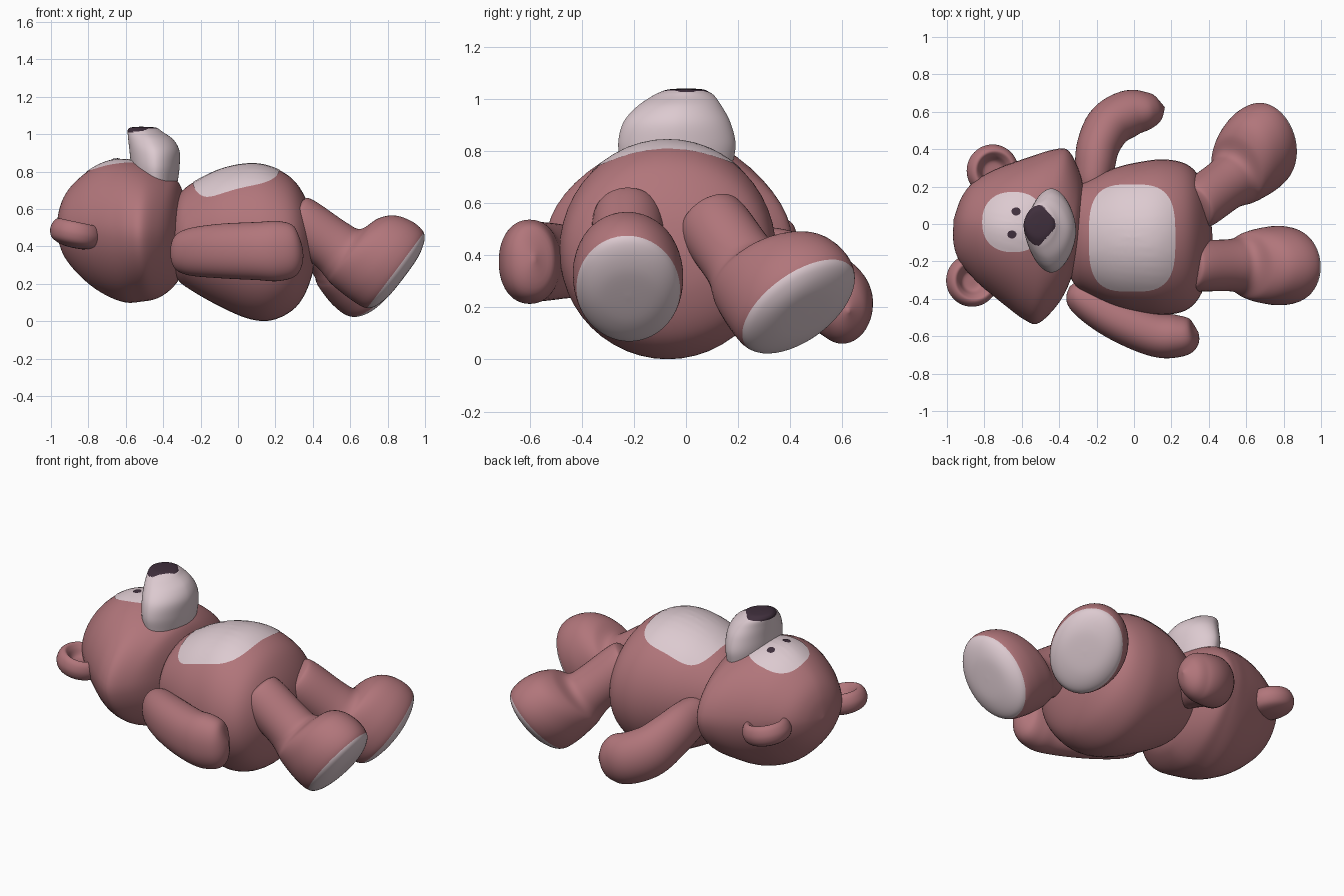
import bpy, bmesh, math
from mathutils import Vector, Matrix
from mathutils.bvhtree import BVHTree

if "Cube" in bpy.data.objects:
    bpy.data.objects.remove(bpy.data.objects["Cube"])

X, Y, Z = Vector((1, 0, 0)), Vector((0, 1, 0)), Vector((0, 0, 1))


def material(name, rgb):
    m = bpy.data.materials.new(name)
    m.diffuse_color = (*rgb, 1)
    m.use_nodes = True
    m.node_tree.nodes["Principled BSDF"].inputs["Base Color"].default_value = m.diffuse_color
    return m


FUR = material("dusty red fur", (0.44, 0.18, 0.197))
PALE = material("pale pink plush", (0.72, 0.59, 0.63))
DARK = material("dark plum", (0.05, 0.028, 0.045))


def spline(rows, steps=6):
    """Catmull-Rom interpolation of every column of a small table."""
    out = []
    for i in range(len(rows) - 1):
        p = [rows[max(0, min(len(rows) - 1, i + k))] for k in (-1, 0, 1, 2)]
        for s in range(steps):
            t = s / steps
            out.append([0.5 * (2 * b + (c - a) * t + (2 * a - 5 * b + 4 * c - d) * t * t
                               + (3 * b - a - 3 * c + d) * t ** 3) for a, b, c, d in zip(*p)])
    return out + [list(rows[-1])]


def power(v, e):
    return math.copysign(abs(v) ** (2 / e), v)


def finish(name, bm, mats):
    me = bpy.data.meshes.new(name)
    for f in bm.faces:
        f.smooth = True
    bm.to_mesh(me)
    bm.free()
    for m in mats:
        me.materials.append(m)
    ob = bpy.data.objects.new(name, me)
    bpy.context.collection.objects.link(ob)
    return ob


def loft(name, rows, mats=(FUR,), axis=None, up=Z, matrix=Matrix(), e=2.0, rule=None, n=48):
    """Skin rounded rings; each row is centre x, y, z and two half widths."""
    pts = spline(rows)
    bm = bmesh.new()
    rings = []
    for i, (x, y, z, a, b) in enumerate(pts):
        t = axis
        if t is None:
            p, q = pts[max(i - 1, 0)], pts[min(i + 1, len(pts) - 1)]
            t = (Vector(q[:3]) - Vector(p[:3])).normalized()
        side = up.cross(t).normalized()
        top = t.cross(side)
        a, b = max(a, 0), max(b, 0)
        ring = []
        for k in range(n):
            w = 2 * math.pi * k / n
            ring.append(bm.verts.new(Vector((x, y, z)) + side * a * power(math.cos(w), e)
                                     + top * b * power(math.sin(w), e)))
        rings.append(ring)
    for r, s in zip(rings, rings[1:]):
        for k in range(n):
            j = (k + 1) % n
            bm.faces.new((r[k], r[j], s[j], s[k]))
    bmesh.ops.remove_doubles(bm, verts=bm.verts, dist=1e-4)
    bmesh.ops.recalc_face_normals(bm, faces=bm.faces)
    if rule:
        for f in bm.faces:
            f.material_index = rule(f.calc_center_median())
    bm.transform(matrix)
    return finish(name, bm, mats)


def span(u, half, lo, hi):
    return (u, 0, (lo + hi) / 2, half, (hi - lo) / 2)


def patch(name, target, cx, cy, a, b, mat, e=2.0, lift=0.003, rings=10, n=56):
    """Thin sheet dropped from above onto the target's surface."""
    me = target.data
    tree = BVHTree.FromPolygons([v.co for v in me.vertices], [p.vertices for p in me.polygons])

    def drop(x, y):
        co, no, _, _ = tree.ray_cast(Vector((x, y, 3)), -Z)
        return bm.verts.new(co + no * lift)
    bm = bmesh.new()
    centre, last = drop(cx, cy), None
    for i in range(1, rings + 1):
        s = i / rings
        ring = [drop(cx + a * s * power(math.cos(w), e), cy + b * s * power(math.sin(w), e))
                for w in (2 * math.pi * k / n for k in range(n))]
        for k in range(n):
            j = (k + 1) % n
            if last:
                bm.faces.new((last[k], ring[k], ring[j], last[j]))
            else:
                bm.faces.new((centre, ring[k], ring[j]))
        last = ring
    return finish(name, bm, (mat,))


# Body: egg lying along x
body = loft("body", [span(*r) for r in (
    (-.38, 0, .44, .44), (-.36, .15, .30, .58), (-.32, .25, .22, .67), (-.25, .30, .165, .735),
    (-.1, .37, .08, .81), (.05, .405, .015, .842), (.17, .415, .003, .828), (.28, .39, .05, .77),
    (.35, .32, .13, .68), (.40, .19, .26, .55), (.42, 0, .4, .4))],
    axis=X, matrix=Matrix.Translation((0, -.07, 0)))
patch("belly_patch", body, -.01, -.075, .23, .285, PALE, e=3.2, rings=16)

# Head: wide pointed cheeks, turned slightly
head = loft("head", [span(*r) for r in (
    (-.325, 0, .48, .48), (-.315, .13, .35, .62), (-.285, .28, .23, .735), (-.235, .39, .165, .785),
    (-.165, .472, .12, .82), (-.09, .46, .105, .848), (0, .415, .10, .865), (.1, .36, .135, .855),
    (.2, .30, .20, .805), (.3, .215, .30, .715), (.35, .12, .39, .62), (.37, 0, .5, .5))],
    axis=X, e=1.78, matrix=Matrix.Translation((-.6, -.04, 0)) @ Matrix.Rotation(math.radians(170), 4, 'Z'))
patch("face_patch", head, -.645, .01, .165, .16, PALE, e=2.3)
for i, (x, y) in enumerate(((-.63, .065), (-.652, -.055))):
    patch(f"eye_{i + 1}", head, x, y, .024, .021, DARK, lift=.007, rings=3, n=24)

# Muzzle with the nose as a dark triangular cap
loft("muzzle_and_nose", [((lo + hi) / 2, -.035 + dy, z, (hi - lo) / 2, b) for z, lo, hi, b, dy in (
    (.66, -.54, -.34, .20, 0), (.75, -.56, -.322, .215, 0), (.83, -.572, -.312, .225, 0),
    (.91, -.58, -.313, .205, 0), (.97, -.587, -.345, .163, .01), (1.01, -.59, -.40, .12, .025),
    (1.025, -.588, -.42, .095, .03), (1.036, -.572, -.445, .065, .035), (1.04, -.52, -.52, 0, .035))],
    mats=(PALE, DARK), axis=Z, up=Y, e=1.8, n=72,
    rule=lambda c: int(c.z > 1.016 + .1 * (c.x + .52) and abs(c.y) < .025 + 1.1 * (-.425 - c.x)))

# Ears: dished discs with a thick rim
for i, (x, y) in enumerate(((-.755, .285), (-.865, -.302))):
    loft(f"ear_{i + 1}", [(0, 0, h, r, r) for r, h in (
        (0, -.01), (.05, -.005), (.08, .035), (.105, .055), (.13, .035), (.14, -.01),
        (.12, -.055), (.06, -.08), (0, -.085))], axis=Z, up=Y,
        matrix=Matrix.Translation((x, y, .475)) @ Matrix.Rotation(math.radians(12), 4, 'Y'))

# Arms: bent tubes with fuller hands
loft("arm_front", [(-.345, -.335, .37, 0, 0), (-.325, -.35, .37, .06, .085), (-.26, -.40, .37, .10, .125),
                   (-.1, -.50, .375, .115, .145), (.1, -.585, .375, .12, .155),
                   (.22, -.60, .375, .115, .16), (.31, -.59, .38, .085, .125),
                   (.345, -.58, .385, 0, 0)], e=2.15)
loft("arm_back", [(-.22, .14, .41, 0, 0), (-.22, .18, .40, .08, .10), (-.21, .30, .38, .105, .13),
                  (-.19, .42, .34, .115, .14), (-.13, .53, .27, .125, .15), (-.03, .59, .22, .125, .15),
                  (.06, .605, .20, .105, .14), (.125, .615, .19, .07, .09), (.165, .625, .185, 0, 0)])

# Legs: slim shin flaring into a broad foot with a pale sole
LEG = [span(s, w, lo - .63, hi - .63) for s, w, lo, hi in (
    (-.12, 0, .63, .63), (-.11, .10, .53, .73), (-.06, .135, .485, .76), (.15, .138, .485, .77),
    (.23, .15, .47, .79), (.27, .18, .46, .89), (.33, .20, .455, .955), (.42, .212, .455, .985),
    (.50, .202, .465, .98), (.54, .172, .505, .94), (.565, .11, .60, .85), (.57, 0, .73, .73))]
for name, hip, yaw, pitch, roll in (("leg_front", (.378, -.223, .504), 1, 36.9, 4),
                                    ("leg_back", (.385, .14, .48), 35, 41, -34)):
    m = Matrix.Translation(hip)
    for angle, ax in ((yaw, 'Z'), (pitch, 'Y'), (roll, 'X')):
        m = m @ Matrix.Rotation(math.radians(angle), 4, ax)
    loft(name, LEG, mats=(FUR, PALE), axis=X, matrix=m, rule=lambda c: int(c.x > .51))
